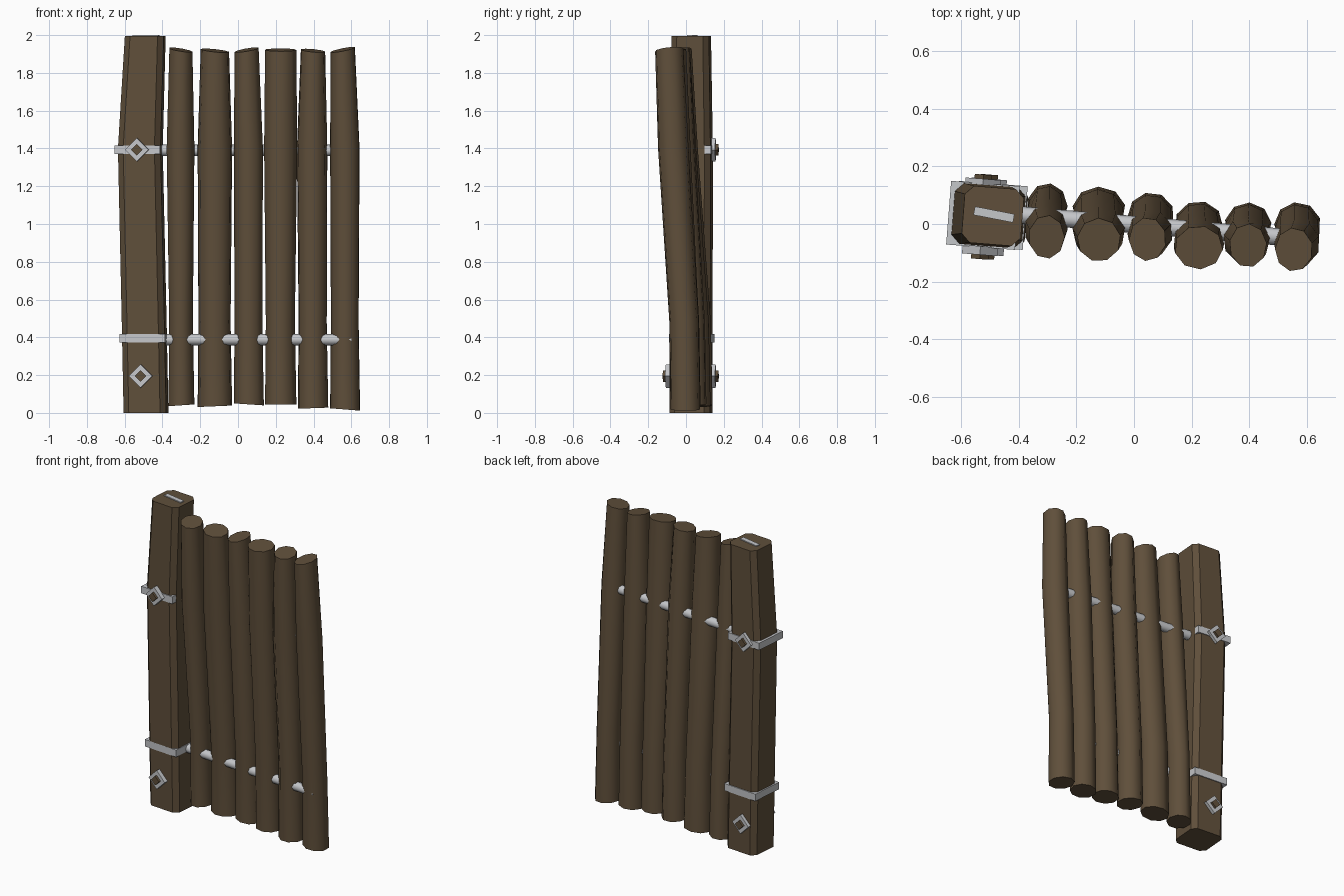
import bpy, bmesh, math
from mathutils import Matrix, Vector

if "Cube" in bpy.data.objects:
    bpy.data.objects.remove(bpy.data.objects["Cube"])


def material(name, rgb):
    m = bpy.data.materials.new(name)
    m.diffuse_color = (*rgb, 1)
    m.use_nodes = True
    m.node_tree.nodes["Principled BSDF"].inputs["Base Color"].default_value = m.diffuse_color
    return m


WOOD = material("brown wood", (0.115, 0.078, 0.043))
METAL = material("grey metal", (0.56, 0.57, 0.59))


def finish(name, bm, mat, smooth=None):
    bmesh.ops.recalc_face_normals(bm, faces=bm.faces)
    me = bpy.data.meshes.new(name)
    bm.to_mesh(me)
    bm.free()
    me.materials.append(mat)
    ob = bpy.data.objects.new(name, me)
    bpy.context.collection.objects.link(ob)
    if smooth:
        bpy.ops.object.select_all(action='DESELECT')
        ob.select_set(True)
        bpy.context.view_layer.objects.active = ob
        bpy.ops.object.shade_smooth_by_angle(angle=math.radians(smooth))
    return ob


def loft(name, rings, mat, smooth=None):
    """Skin a list of equal-length point rings and cap both ends."""
    bm = bmesh.new()
    vs = [[bm.verts.new(p) for p in r] for r in rings]
    n = len(vs[0])
    for a, b in zip(vs, vs[1:]):
        for i in range(n):
            j = (i + 1) % n
            bm.faces.new((a[i], a[j], b[j], b[i]))
    bm.faces.new(vs[0])
    bm.faces.new(vs[-1])
    return finish(name, bm, mat, smooth)


def box(name, center, size, mat, rot=Matrix()):
    bm = bmesh.new()
    bmesh.ops.create_cube(bm, size=1, matrix=Matrix.Translation(center) @ rot
                          @ Matrix.Diagonal((*size, 1)))
    return finish(name, bm, mat)


TURN = Matrix.Rotation(math.radians(-4.5), 4, 'Z')


# gate post: chamfered square, slightly bowed
def post_ring(z, cx, cy, hx, hy, c=0.03):
    pts = [(hx, -hy + c), (hx, hy - c), (hx - c, hy), (-hx + c, hy),
           (-hx, hy - c), (-hx, -hy + c), (-hx + c, -hy), (hx - c, -hy)]
    return [TURN @ Vector((x, y, 0)) + Vector((cx, cy, z)) for x, y in pts]


loft("post", [post_ring(0, -0.487, 0.026, 0.113, 0.108),
              post_ring(0.45, -0.496, 0.027, 0.113, 0.108),
              post_ring(1.4, -0.517, 0.030, 0.113, 0.106),
              post_ring(1.994, -0.491, 0.028, 0.103, 0.099)], WOOD)

# metal plate let into the post top
box("post_top_plate", (-0.487, 0.033, 1.996), (0.14, 0.03, 0.008), METAL,
    Matrix.Rotation(math.radians(-11), 4, 'Z'))

# straps around the post
for name, x, z in (("upper_strap", -0.525, 1.393), ("lower_strap", -0.498, 0.395)):
    box(name, (x, 0.03, z), (0.24, 0.222, 0.046), METAL, TURN)

# diamond washers and nuts on the front and back of the post
DIAMOND = TURN @ Matrix.Rotation(math.radians(45), 4, 'Y')
for level, x, z in (("upper", -0.53, 1.393), ("lower", -0.51, 0.195)):
    for side, s in (("front", -1), ("back", 1)):
        y = 0.023 if s < 0 else 0.027
        box(f"{level}_{side}_washer", (x + s * 0.005, y + s * 0.115, z),
            (0.088, 0.03, 0.088), METAL, DIAMOND)
        box(f"{level}_{side}_nut", (x + s * 0.005, y + s * 0.122, z),
            (0.043, 0.046, 0.043), WOOD, DIAMOND)

# logs: (left, right) at bottom, middle, top; y centre bottom, top; z bottom, top; top tilt
LOGS = [
    ((-0.370, -0.233), (-0.380, -0.233), (-0.365, -0.243), 0.062, -0.045, 0.04, 1.922, -0.010),
    ((-0.212, -0.032), (-0.212, -0.032), (-0.196, -0.048), 0.050, -0.055, 0.035, 1.918, -0.008),
    ((-0.020, 0.138), (-0.020, 0.133), (-0.016, 0.110), 0.030, -0.053, 0.045, 1.922, 0.011),
    ((0.143, 0.307), (0.138, 0.311), (0.143, 0.307), 0.000, -0.082, 0.045, 1.922, 0.000),
    ((0.317, 0.476), (0.312, 0.471), (0.333, 0.460), -0.005, -0.075, 0.025, 1.918, -0.006),
    ((0.490, 0.648), (0.490, 0.645), (0.492, 0.620), -0.004, -0.089, 0.018, 1.923, 0.013),
]
SIDES = 9
for k, (b, m, t, yb, yt, zb, zt, tilt) in enumerate(LOGS):
    dy = yt - yb
    low = (b[0] + 0.004, b[1] - 0.008)
    spec = [(b, yb, 0.080, zb, -tilt / 2, 0), (low, yb + 0.08 * dy, 0.079, 0.48, 0, 0),
            (m, yb + 0.75 * dy, 0.082, 1.4, 0, 0), (t, yt, 0.076, zt, tilt, 0.008)]
    rings = []
    for (l, r), cy, ry, z, tx, ty in spec:
        ring = []
        for i in range(SIDES):
            a = 2 * math.pi * i / SIDES + k * 0.9
            c, s = math.cos(a), math.sin(a)
            ring.append(((l + r) / 2 + (r - l) / 2 * 1.03 * c, cy + ry * s,
                         z + tx * c + ty * s))
        rings.append(ring)
    loft(f"log_{k + 1}", rings, WOOD, 50)

# cross rods threaded through the logs
for name, z in (("upper_rod", 1.39), ("lower_rod", 0.388)):
    rings = []
    for x in (-0.5, 0.6):
        rings.append([(x, -0.002 - 0.085 * x + 0.03 * math.cos(a), z + 0.03 * math.sin(a))
                      for a in (2 * math.pi * i / 8 for i in range(8))])
    loft(name, rings, METAL, 50)
